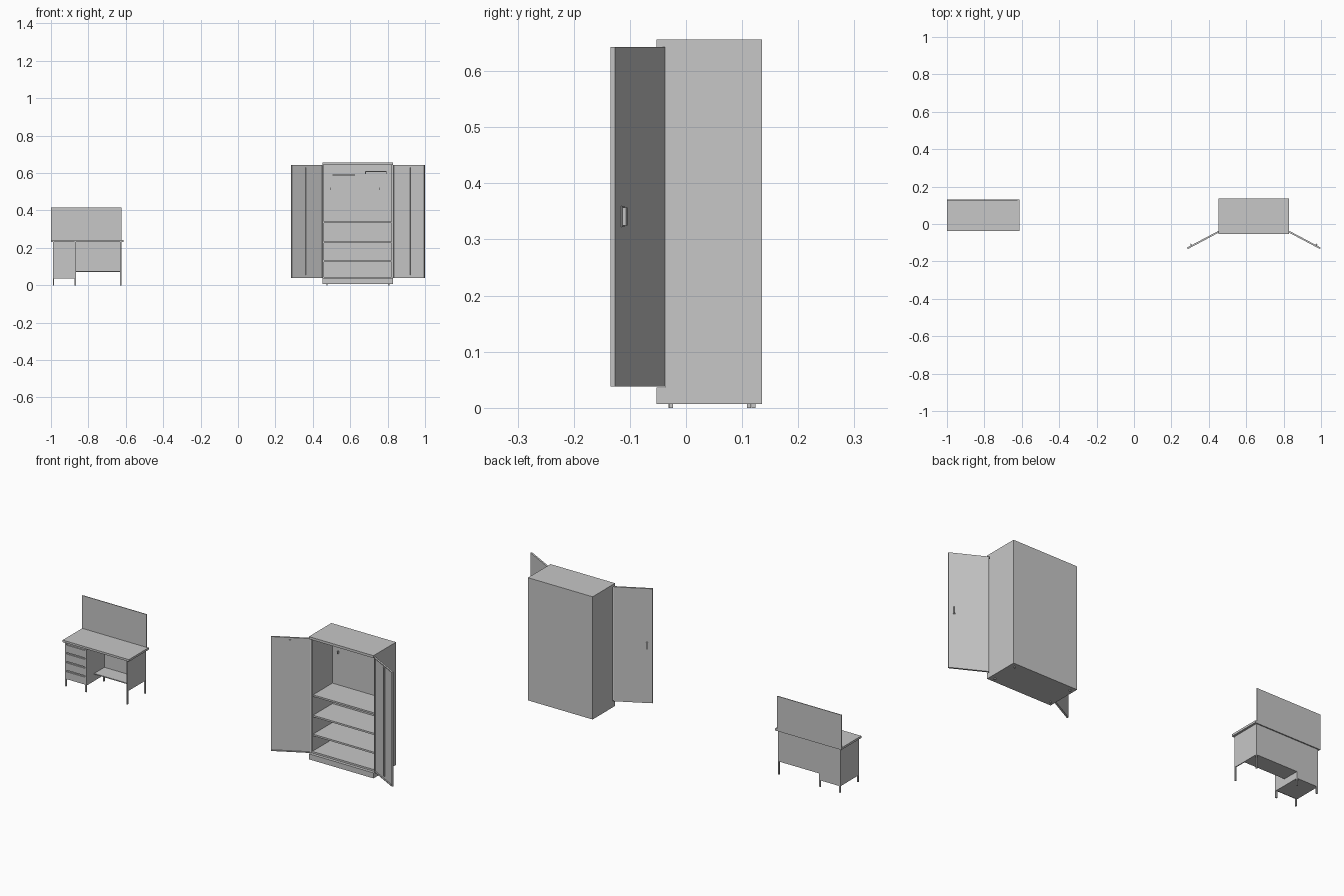
import bpy
from math import radians
from mathutils import Matrix, Vector

cube = bpy.data.objects.get("Cube")
if cube:
    bpy.data.objects.remove(cube, do_unlink=True)

grey = bpy.data.materials.new("grey_metal")
grey.use_nodes = True
colour = (0.57, 0.57, 0.57, 1)
grey.diffuse_color = colour
grey.node_tree.nodes["Principled BSDF"].inputs["Base Color"].default_value = colour

FACES = [(0, 1, 3, 2), (4, 6, 7, 5), (0, 4, 5, 1), (2, 3, 7, 6), (0, 2, 6, 4), (1, 5, 7, 3)]


def box(name, x, y, z, matrix=Matrix()):
    """Box from ranges along each axis, optionally placed by a matrix."""
    verts = [matrix @ Vector((a, b, c)) for a in x for b in y for c in z]
    mesh = bpy.data.meshes.new(name)
    mesh.from_pydata(verts, [], FACES)
    if matrix.determinant() > 0:
        mesh.flip_normals()
    mesh.validate()
    mesh.materials.append(grey)
    obj = bpy.data.objects.new(name, mesh)
    bpy.context.collection.objects.link(obj)
    # Make normals point outward whatever the placement
    import bmesh
    bm = bmesh.new()
    bm.from_mesh(mesh)
    bmesh.ops.recalc_face_normals(bm, faces=bm.faces)
    bm.to_mesh(mesh)
    bm.free()
    return obj


# ---- Desk ----
L, M, R = -0.99, -0.866, -0.624      # pedestal left, pedestal right, desk right
FRONT, BACK = -0.031, 0.124
box("desk_top", (-1, -0.613), (-0.037, 0.13), (0.232, 0.243))
box("desk_screen", (-1, -0.623), (0.126, 0.13), (0.243, 0.417))
box("desk_back_panel", (L, R), (BACK - 0.004, BACK), (0.07, 0.232))
box("desk_side_panel", (R - 0.005, R), (FRONT, BACK), (0.07, 0.232))
box("desk_shelf", (M, R - 0.005), (0.035, BACK - 0.004), (0.07, 0.075))

# Drawer pedestal: carcass with four proud drawer fronts
box("pedestal", (L, M), (FRONT + 0.007, BACK), (0.035, 0.232))
for i in range(4):
    base = 0.039 + i * 0.047
    box("drawer_front", (L + 0.003, M - 0.003), (FRONT, FRONT + 0.007), (base, base + 0.039))
for side in (L, M - 0.004):
    box("pedestal_edge", (side, side + 0.004), (FRONT, FRONT + 0.007), (0.035, 0.232))

# Legs
for x in (L, M - 0.007, R - 0.007):
    for y in (FRONT, BACK - 0.007):
        box("desk_leg", (x, x + 0.007), (y, y + 0.007), (0, 0.232))

# ---- Cabinet ----
CL, CR = 0.452, 0.83
CF, CB = -0.053, 0.135
INSET = -0.037
T = 0.009
box("cabinet_top", (CL, CR), (CF, CB), (0.643, 0.656))
box("cabinet_plinth", (CL, CR), (CF, CB), (0.007, 0.036))
box("cabinet_floor", (CL, CR), (INSET, CB), (0.036, 0.045))
box("cabinet_back", (CL, CR), (CB - 0.004, CB), (0.036, 0.643))
for x in (CL, CR - T):
    box("cabinet_side", (x, x + T), (INSET, CB), (0.036, 0.643))
for z in (0.125, 0.225, 0.333):
    box("cabinet_shelf", (CL + T, CR - T), (INSET + 0.006, CB - 0.004), (z, z + T))
for x in (CL + 0.02, CR - 0.027):
    for y in (-0.03, 0.109):
        box("cabinet_foot", (x, x + 0.007), (y, y + 0.007), (0, 0.007))

# Hanging rail and hooks inside
box("hanging_rail", (0.505, 0.625), (0.1, 0.106), (0.588, 0.593))
for x in (0.505, 0.62):
    box("rail_bracket", (x, x + 0.005), (0.1, 0.131), (0.588, 0.593))
box("hook_rail", (0.68, 0.795), (0.118, 0.124), (0.606, 0.611))
for x in (0.68, 0.79):
    box("hook_bracket", (x, x + 0.004), (0.118, 0.131), (0.595, 0.611))
for x in (0.495, 0.757):
    box("wall_hook", (x, x + 0.003), (0.122, 0.131), (0.508, 0.523))

# Doors, built along local x from the hinge, outer face at local y = 0
MID = (CL + CR) / 2
W, Z0, Z1 = 0.19, 0.038, 0.643
swing = Matrix.Translation((CR + 0.001, INSET, 0)) @ Matrix.Rotation(radians(-28), 4, "Z")
mirror = Matrix.Translation((2 * MID, 0, 0)) @ Matrix.Scale(-1, 4, (1, 0, 0))
for side, m in (("left", swing), ("right", mirror @ swing)):
    box(side + "_door_sheet", (0, W), (-0.003, 0), (Z0, Z1), m)
    for x in (0, W - 0.004):
        box(side + "_door_flange", (x, x + 0.004), (-T, -0.003), (Z0, Z1), m)
    for z in (Z0, Z1 - 0.004):
        box(side + "_door_rim", (0.004, W - 0.004), (-T, -0.003), (z, z + 0.004), m)
    box(side + "_door_stiffener", (0.095, 0.104), (-0.008, -0.003), (0.055, 0.63), m)
    box(side + "_handle_plate", (0.158, 0.168), (0, 0.002), (0.322, 0.36), m)
    box(side + "_handle_grip", (0.161, 0.166), (0.002, 0.009), (0.325, 0.357), m)
